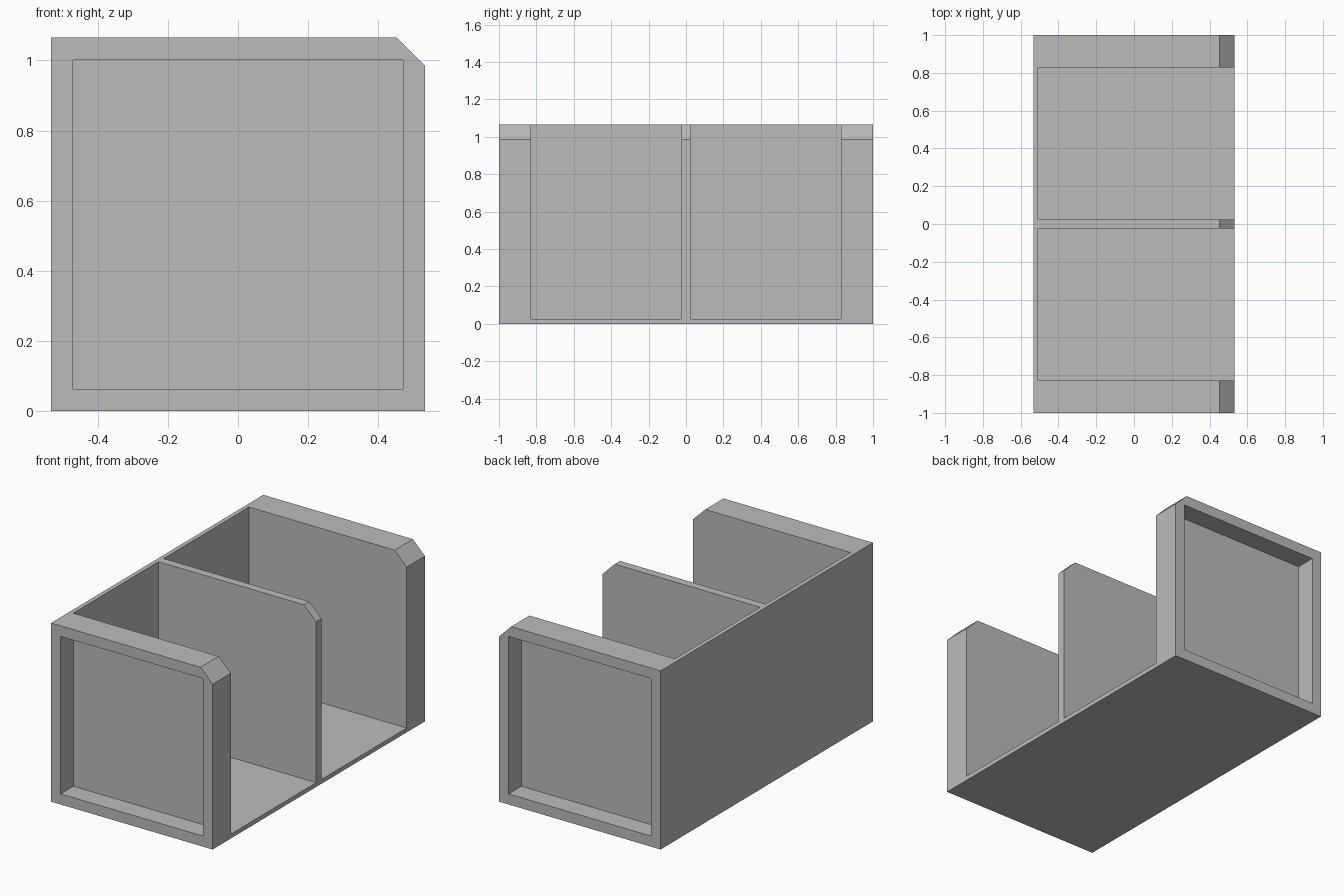
import bpy
import bmesh
from mathutils import Vector

if "Cube" in bpy.data.objects:
    bpy.data.objects.remove(bpy.data.objects["Cube"])

# Overall size and wall thicknesses
HALF_X, HALF_Y, HEIGHT = 0.533, 1.0, 1.065
CHAMFER = 0.08
PANEL = 0.026        # floor and back panel
DIVIDER = 0.025      # half thickness of the middle divider
BAY_END = 0.828      # outer end of each bay
RECESS = 0.12        # depth of the end recesses
FRAME = 0.063        # rim around the end recesses

grey = bpy.data.materials.new("plain grey")
grey.diffuse_color = (0.5, 0.5, 0.5, 1)
grey.use_nodes = True
grey.node_tree.nodes["Principled BSDF"].inputs["Base Color"].default_value = grey.diffuse_color


def make_object(name, bm):
    bmesh.ops.recalc_face_normals(bm, faces=bm.faces)
    mesh = bpy.data.meshes.new(name)
    bm.to_mesh(mesh)
    bm.free()
    mesh.materials.append(grey)
    obj = bpy.data.objects.new(name, mesh)
    bpy.context.collection.objects.link(obj)
    return obj


def make_box(name, low, high):
    low, high = Vector(low), Vector(high)
    bm = bmesh.new()
    bmesh.ops.create_cube(bm, size=1)
    bmesh.ops.scale(bm, vec=high - low, verts=bm.verts)
    bmesh.ops.translate(bm, vec=(low + high) / 2, verts=bm.verts)
    return make_object(name, bm)


# Holder body: block profile with one bevelled top corner, extruded along y
profile = [(-HALF_X, 0), (HALF_X, 0), (HALF_X, HEIGHT - CHAMFER),
           (HALF_X - CHAMFER, HEIGHT), (-HALF_X, HEIGHT)]
bm = bmesh.new()
face = bm.faces.new([bm.verts.new((x, -HALF_Y, z)) for x, z in profile])
extruded = bmesh.ops.extrude_face_region(bm, geom=[face])["geom"]
bmesh.ops.translate(bm, vec=(0, 2 * HALF_Y, 0),
                    verts=[v for v in extruded if isinstance(v, bmesh.types.BMVert)])
body = make_object("holder_body", bm)

# Cutters: two bays open at the top and right, and a recess in each end
cutters = []
for side in (-1, 1):
    y0, y1 = sorted((side * DIVIDER, side * BAY_END))
    cutters.append(make_box("bay_cutter", (-HALF_X + PANEL, y0, PANEL),
                            (HALF_X + 0.2, y1, HEIGHT + 0.2)))
    y0, y1 = sorted((side * (HALF_Y - RECESS), side * (HALF_Y + 0.2)))
    cutters.append(make_box("recess_cutter", (-HALF_X + FRAME, y0, FRAME),
                            (HALF_X - FRAME, y1, HEIGHT - FRAME)))

bpy.context.view_layer.objects.active = body
for cutter in cutters:
    mod = body.modifiers.new("cut", 'BOOLEAN')
    mod.operation = 'DIFFERENCE'
    mod.solver = 'EXACT'
    mod.object = cutter
    bpy.ops.object.modifier_apply(modifier=mod.name)
for cutter in cutters:
    bpy.data.objects.remove(cutter)
